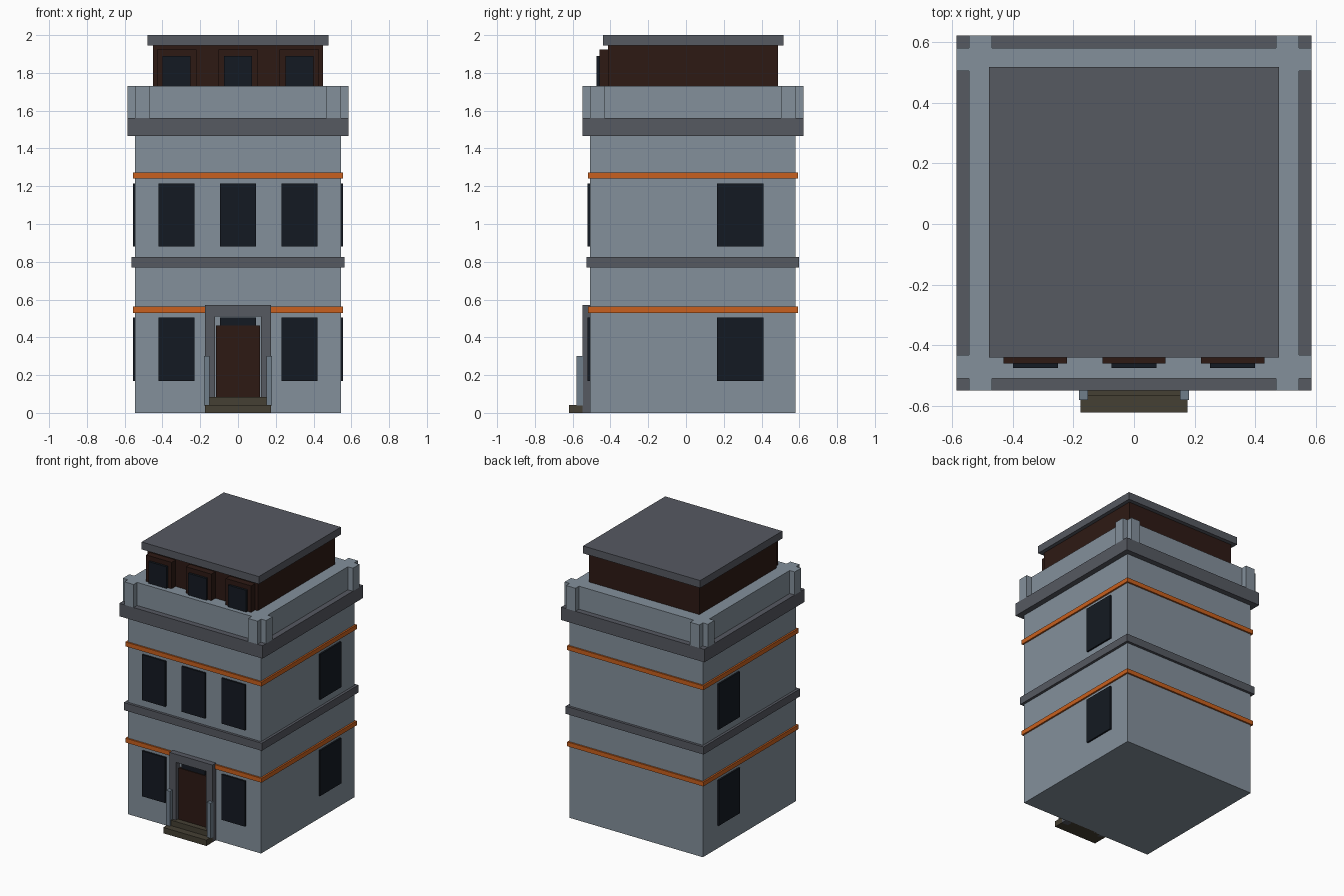
import bpy, bmesh

if "Cube" in bpy.data.objects:
    bpy.data.objects.remove(bpy.data.objects["Cube"])


def material(name, rgb):
    m = bpy.data.materials.new(name)
    m.diffuse_color = (*rgb, 1)
    m.use_nodes = True
    m.node_tree.nodes["Principled BSDF"].inputs["Base Color"].default_value = m.diffuse_color
    return m


WALL = material("pale_wall", (0.23, 0.28, 0.33))
TRIM = material("dark_trim", (0.093, 0.10, 0.12))
ORANGE = material("orange_band", (0.58, 0.117, 0.013))
WOOD = material("brown_wood", (0.027, 0.010, 0.007))
GLASS = material("dark_glass", (0.007, 0.010, 0.016))
STONE = material("step_stone", (0.06, 0.051, 0.034))
PIER = material("pier_stone", (0.16, 0.21, 0.26))


def box(name, x, y, z, mat):
    """Box from (min, max) ranges on each axis."""
    me = bpy.data.meshes.new(name)
    bm = bmesh.new()
    bmesh.ops.create_cube(bm, size=1)
    for v in bm.verts:
        v.co = [r[0] if c < 0 else r[1] for c, r in zip(v.co, (x, y, z))]
    bm.to_mesh(me)
    bm.free()
    me.materials.append(mat)
    ob = bpy.data.objects.new(name, me)
    bpy.context.collection.objects.link(ob)
    return ob


def slab(name, half, z, mat, cy=0.036):
    """Square layer centred on the tower axis."""
    return box(name, (-half, half), (cy - half, cy + half), z, mat)


def mirrored(name, x, y, z, mat):
    for side, r in (("right", x), ("left", (-x[1], -x[0]))):
        box(f"{name}_{side}", r, y, z, mat)


# Main tower and the horizontal bands
slab("tower_body", 0.544, (0, 1.47), WALL)
slab("lower_orange_band", 0.556, (0.53, 0.562), ORANGE)
slab("upper_orange_band", 0.556, (1.24, 1.272), ORANGE)
slab("floor_band", 0.563, (0.77, 0.826), TRIM)
slab("cornice", 0.585, (1.465, 1.56), TRIM)

# Parapet with a pair of piers at every corner
slab("parapet", 0.544, (1.56, 1.73), WALL)
for label, y_out, y_side in (("front", (-0.549, -0.5), (-0.508, -0.432)),
                             ("back", (0.572, 0.621), (0.504, 0.58))):
    mirrored(f"parapet_pier_{label}", (0.468, 0.544), y_out, (1.56, 1.73), WALL)
    mirrored(f"parapet_side_pier_{label}", (0.536, 0.585), y_side, (1.56, 1.73), WALL)

# Windows on the front and both sides of the two storeys
for storey, z in (("lower", (0.17, 0.505)), ("upper", (0.88, 1.215))):
    for i, cx in enumerate((-0.325, 0, 0.325)):
        box(f"{storey}_front_window_{i}", (cx - 0.095, cx + 0.095), (-0.521, -0.5), z, GLASS)
    mirrored(f"{storey}_side_window", (0.535, 0.556), (0.165, 0.41), z, GLASS)

# Rooftop room with three framed windows and a flat roof
box("roof_room", (-0.45, 0.45), (-0.412, 0.487), (1.72, 1.95), WOOD)
box("flat_roof", (-0.478, 0.478), (-0.44, 0.517), (1.945, 2.0), TRIM)
for i, cx in enumerate((-0.325, 0, 0.325)):
    box(f"roof_window_frame_{i}", (cx - 0.104, cx + 0.104), (-0.459, -0.40), (1.72, 1.925), WOOD)
    box(f"roof_window_glass_{i}", (cx - 0.074, cx + 0.074), (-0.475, -0.45), (1.72, 1.89), GLASS)

# Entrance: door, surround, side piers and steps
box("door", (-0.116, 0.116), (-0.526, -0.5), (0.08, 0.462), WOOD)
mirrored("door_jamb", (0.123, 0.176), (-0.549, -0.5), (0, 0.51), TRIM)
box("door_lintel", (-0.176, 0.176), (-0.549, -0.5), (0.51, 0.57), TRIM)
mirrored("entrance_pier", (0.151, 0.181), (-0.579, -0.545), (0.04, 0.3), PIER)
box("lower_step", (-0.176, 0.176), (-0.62, -0.5), (0, 0.043), STONE)
box("upper_step", (-0.152, 0.152), (-0.567, -0.5), (0.043, 0.083), STONE)
